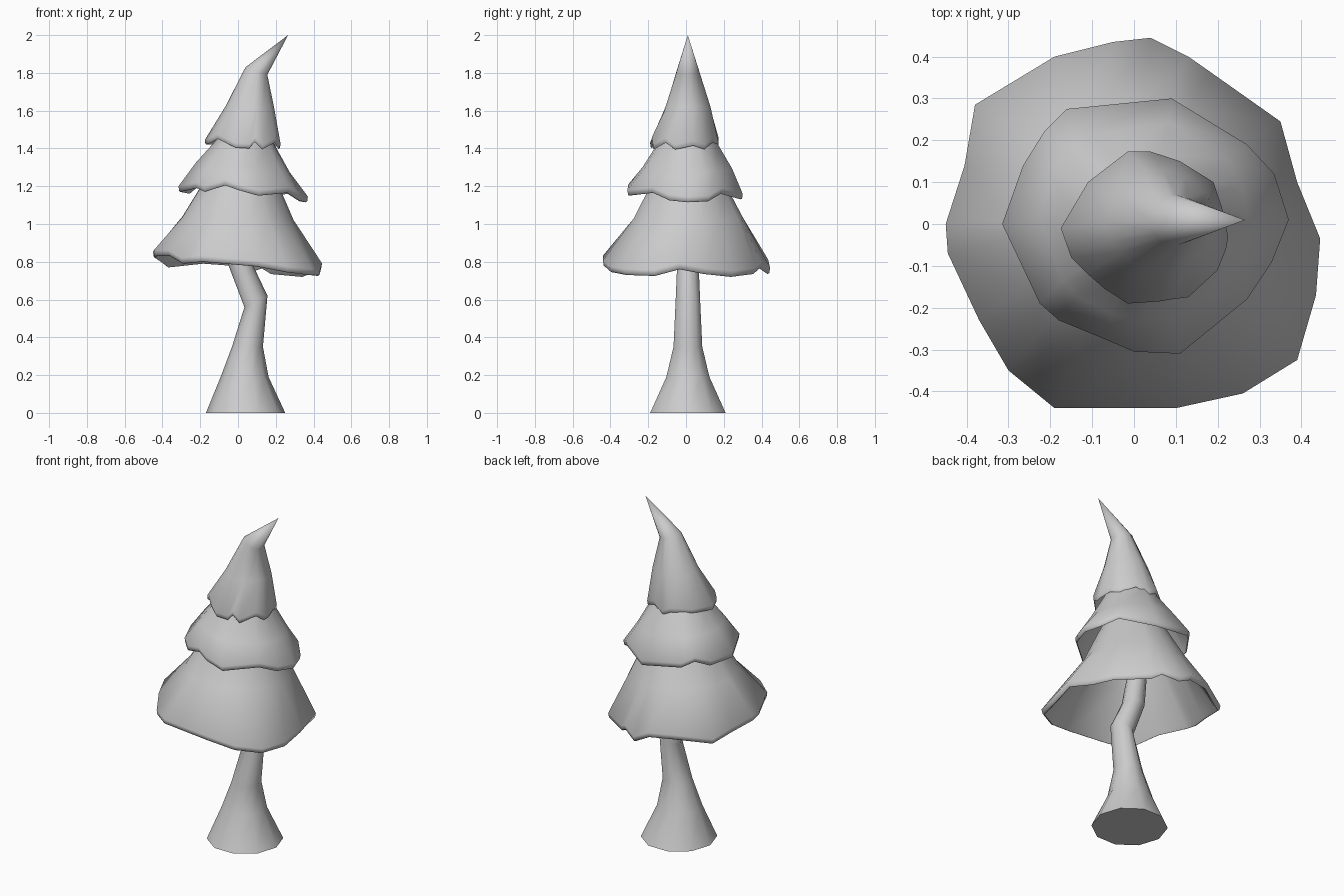
import bpy, bmesh
from math import atan2, cos, sin, pi

CY = 0.01


def loft(name, rings, cap_start=False, cap_end=False):
    """Skin a list of equal-length point rings."""
    bm = bmesh.new()
    vs = [[bm.verts.new(p) for p in ring] for ring in rings]
    n = len(vs[0])
    for a, b in zip(vs, vs[1:]):
        for i in range(n):
            j = (i + 1) % n
            bm.faces.new((a[i], a[j], b[j], b[i]))
    if cap_start:
        bm.faces.new(vs[0][::-1])
    if cap_end:
        bm.faces.new(vs[-1])
    bmesh.ops.remove_doubles(bm, verts=bm.verts[:], dist=0.003)
    bmesh.ops.recalc_face_normals(bm, faces=bm.faces[:])
    me = bpy.data.meshes.new(name)
    bm.to_mesh(me)
    bm.free()
    ob = bpy.data.objects.new(name, me)
    bpy.context.collection.objects.link(ob)
    bpy.ops.object.select_all(action='DESELECT')
    ob.select_set(True)
    bpy.context.view_layer.objects.active = ob
    bpy.ops.object.shade_smooth_by_angle(angle=1.2)
    return ob


def ellipse(angles, cx, z, rx, ry, slope=0.0, inset=0.0):
    """Ring around (cx, CY, z), tilted along x by slope."""
    rx, ry = max(rx - inset, 0.0005), max(ry - inset, 0.0005)
    return [(cx + rx * cos(a), CY + ry * sin(a), z + slope * rx * cos(a))
            for a in angles]


def tier(name, cx, rim, rings, inner_count, lip):
    """Hanging shell: ragged thick lip, outer skin above it, inner skin below."""
    def ring_of_rim(s, dz):
        return [(cx + (x - cx) * s, y * s, z + dz) for x, y, z in rim]
    angles = [atan2(y, x - cx) for x, y, z in rim]
    inner = [ellipse(angles, *r, inset=0.025) for r in rings[:inner_count]]
    outer = [ellipse(angles, *r) for r in rings]
    loft(name, inner[::-1] + [ring_of_rim(0.93, 0.02), ring_of_rim(0.97, 0),
                              ring_of_rim(0.99, 0.005),
                              ring_of_rim(1, lip)] + outer)


# crooked trunk: (centre x, z, rx, ry, slope)
trunk = [(0.04, 0, 0.21, 0.21, 0), (0.035, 0.19, 0.127, 0.12, 0),
         (0.05, 0.35, 0.082, 0.08, 0), (0.095, 0.59, 0.061, 0.068, 0.5),
         (0.015, 0.78, 0.065, 0.06, 0), (-0.01, 0.95, 0.055, 0.055, 0)]
ten = [2 * pi * i / 10 for i in range(10)]
loft("trunk", [ellipse(ten, *r) for r in trunk], cap_start=True, cap_end=True)

# lower foliage
tier("lower_foliage", 0.0, [
    (-0.45, 0, .82), (-0.445, -0.07, .83), (-0.37, -0.23, .83),
    (-0.30, -0.35, .79), (-0.19, -0.44, .80), (0.10, -0.44, .775),
    (0.26, -0.405, .745), (0.39, -0.325, .73), (0.435, -0.17, .725),
    (0.445, -0.035, .76), (0.39, 0.10, .735), (0.35, 0.245, .72),
    (0.18, 0.365, .735), (0.13, 0.40, .765), (0.04, 0.445, .735),
    (-0.05, 0.435, .78), (-0.19, 0.40, .79), (-0.38, 0.285, .77),
    (-0.405, 0.14, .79)],
    [(0.0, 1.03, 0.295, 0.295, -0.03), (0.01, 1.19, 0.212, 0.21, 0),
     (0.02, 1.36, 0.12, 0.12, 0)], 3, 0.032)

# middle foliage
tier("middle_foliage", 0.02, [
    (-0.315, 0, 1.17), (-0.225, -0.19, 1.19), (-0.18, -0.23, 1.17),
    (-0.07, -0.275, 1.205), (0.0, -0.305, 1.18), (0.11, -0.31, 1.15),
    (0.27, -0.18, 1.165), (0.33, -0.09, 1.125), (0.37, 0.01, 1.115),
    (0.335, 0.12, 1.12), (0.27, 0.19, 1.16), (0.09, 0.30, 1.13),
    (-0.16, 0.275, 1.17), (-0.215, 0.22, 1.20), (-0.265, 0.14, 1.16)],
    [(0.025, 1.30, 0.248, 0.24, -0.1), (0.03, 1.43, 0.158, 0.158, 0),
     (0.05, 1.55, 0.085, 0.085, 0)], 3, 0.03)

# top foliage with bent tip
tier("top_foliage", 0.03, [
    (-0.175, -0.01, 1.42), (-0.15, -0.08, 1.43), (-0.11, -0.12, 1.45),
    (-0.07, -0.155, 1.43), (-0.015, -0.19, 1.405), (0.06, -0.185, 1.40),
    (0.09, -0.18, 1.435), (0.13, -0.175, 1.395), (0.20, -0.11, 1.43),
    (0.22, -0.06, 1.395), (0.225, -0.03, 1.40), (0.21, 0.04, 1.415),
    (0.19, 0.10, 1.395), (0.11, 0.15, 1.435), (0.04, 0.173, 1.40),
    (-0.015, 0.173, 1.43), (-0.11, 0.10, 1.42)],
    [(0.062, 1.62, 0.13, 0.12, 0), (0.098, 1.81, 0.058, 0.06, -0.35),
     (0.265, 2.0, 0.0005, 0.0005, 0)], 2, 0.026)
